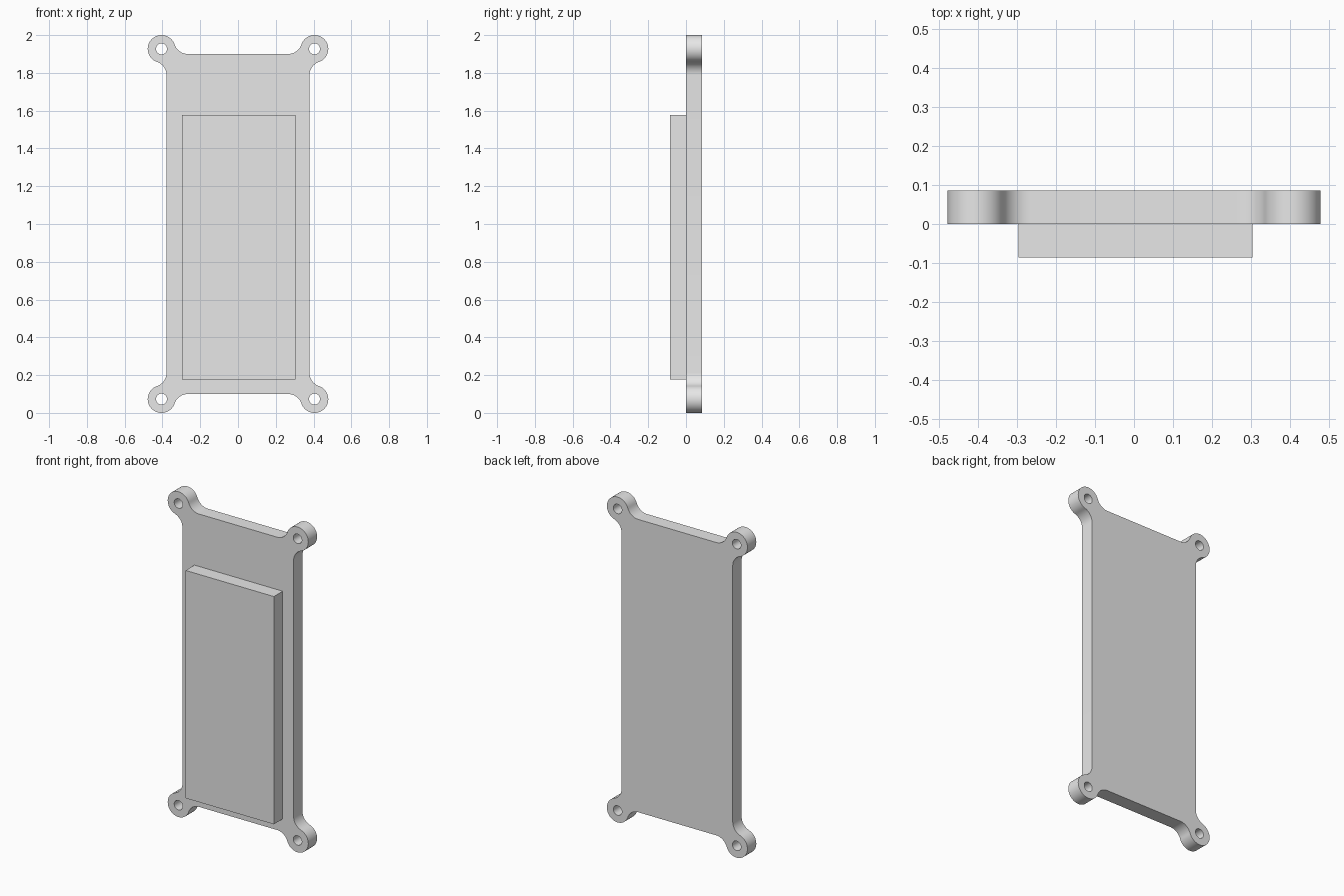
import bpy, bmesh
from math import atan2, cos, sin, pi, sqrt

cube = bpy.data.objects.get("Cube")
if cube:
    bpy.data.objects.remove(cube, do_unlink=True)

HALF_W, HALF_H, DEPTH = 0.378, 0.9, 0.086    # plate
EAR_R, HOLE_R, FILLET = 0.073, 0.029, 0.075  # mounting ears
OFFSET = 0.027                               # ear centre beyond plate corner
EAR_X, EAR_Z = HALF_W + OFFSET, HALF_H + OFFSET

grey = bpy.data.materials.new("light grey")
grey.use_nodes = True
grey.diffuse_color = (0.8, 0.8, 0.8, 1)
grey.node_tree.nodes["Principled BSDF"].inputs["Base Color"].default_value = (0.8, 0.8, 0.8, 1)


def arc(cx, cy, r, a0, a1, n):
    return [(cx + r * cos(a0 + (a1 - a0) * i / n),
             cy + r * sin(a0 + (a1 - a0) * i / n)) for i in range(n + 1)]


def add_loop(curve, points):
    spline = curve.splines.new('POLY')
    spline.points.add(len(points) - 1)
    for p, (x, y) in zip(spline.points, points):
        p.co = (x, y, 0, 1)
    spline.use_cyclic_u = True


# One corner: side fillet, round ear, top fillet, all tangent
f = FILLET - OFFSET
h = sqrt((EAR_R + FILLET) ** 2 - f ** 2)
t = atan2(h, -f)
corner = arc(EAR_X + f, EAR_Z - h, FILLET, pi, t, 12)
corner += arc(EAR_X, EAR_Z, EAR_R, t - pi, 1.5 * pi - t, 36)[1:]
corner += arc(EAR_X - h, EAR_Z + f, FILLET, 2.5 * pi - t, 1.5 * pi, 12)[1:]

# Plate outline with four ears and screw holes
curve = bpy.data.curves.new("back_plate", 'CURVE')
curve.dimensions = '2D'
curve.fill_mode = 'BOTH'
curve.extrude = DEPTH / 2
outline = []
for sx, sz in ((1, 1), (-1, 1), (-1, -1), (1, -1)):
    pts = [(sx * x, sz * z) for x, z in corner]
    outline += pts if sx * sz > 0 else pts[::-1]
    add_loop(curve, arc(sx * EAR_X, sz * EAR_Z, HOLE_R, 0, 2 * pi, 32)[:-1])
add_loop(curve, outline)

plate = bpy.data.objects.new("back_plate", curve)
bpy.context.collection.objects.link(plate)
plate.location = (0, DEPTH / 2, 1)
plate.rotation_euler = (pi / 2, 0, 0)
bpy.ops.object.select_all(action='DESELECT')
bpy.context.view_layer.objects.active = plate
plate.select_set(True)
bpy.ops.object.convert(target='MESH')
plate = bpy.context.object

# Weld caps to walls
bm = bmesh.new()
bm.from_mesh(plate.data)
bmesh.ops.remove_doubles(bm, verts=bm.verts, dist=0.0001)
bmesh.ops.recalc_face_normals(bm, faces=bm.faces)
bm.to_mesh(plate.data)
bm.free()
plate.data.materials.clear()
plate.data.materials.append(grey)
bpy.ops.object.shade_smooth_by_angle(angle=pi / 6)

# Raised block on the front
bpy.ops.mesh.primitive_cube_add(size=1, location=(0.004, -DEPTH / 2, 0.878))
block = bpy.context.object
block.name = block.data.name = "front_block"
block.scale = (0.6, DEPTH, 1.4)
block.data.materials.append(grey)
